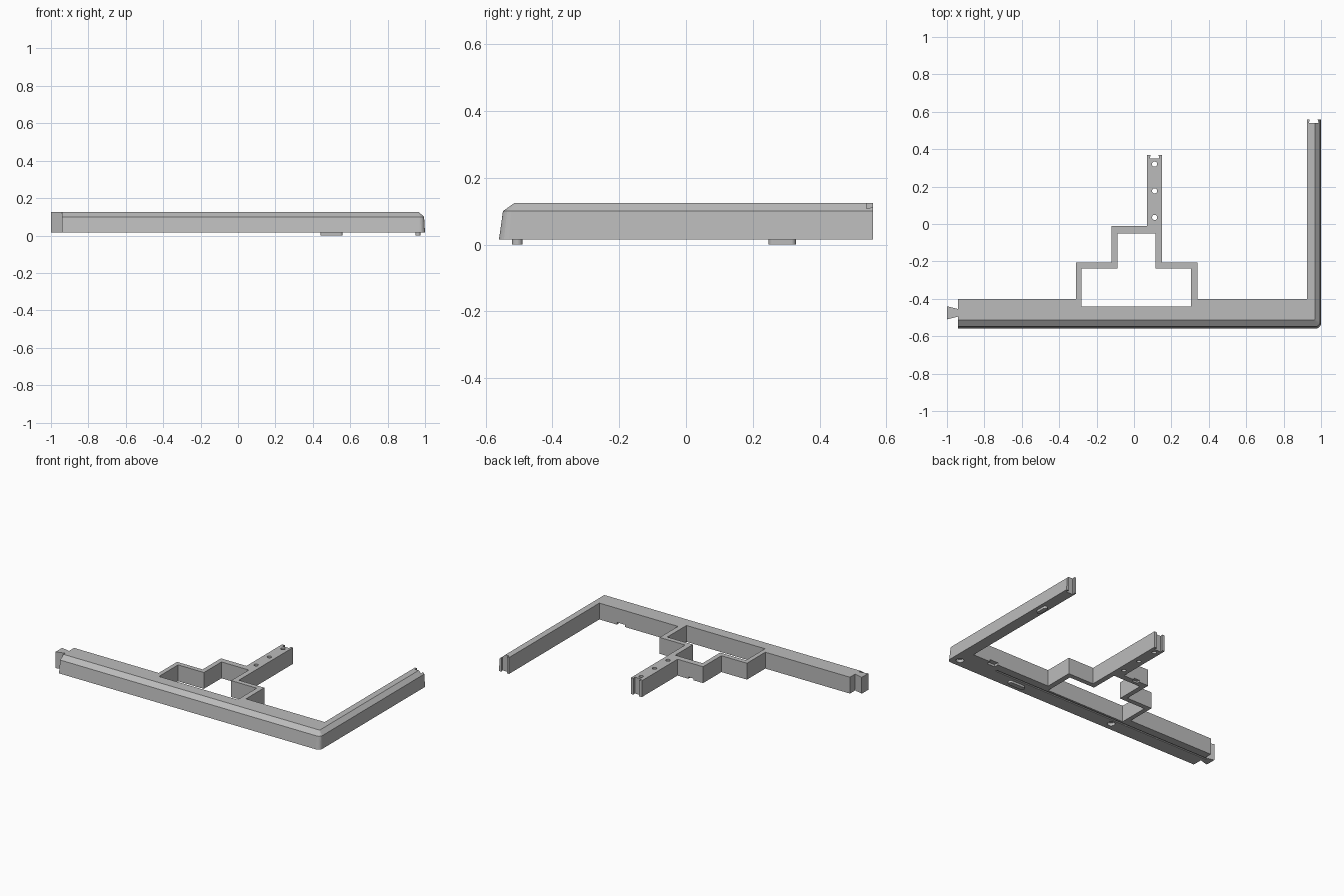
import bpy, bmesh
from math import cos, sin, pi

cube = bpy.data.objects.get("Cube")
if cube:
    bpy.data.objects.remove(cube)

BASE, SHOULDER, TOP = 0.015, 0.1, 0.125

grey = bpy.data.materials.new("matte grey")
grey.use_nodes = True
colour = (0.5, 0.5, 0.5, 1)
grey.diffuse_color = colour
grey.node_tree.nodes["Principled BSDF"].inputs["Base Color"].default_value = colour


def loft(bm, rings):
    """Join stacked outlines, given as (z, points), into a closed solid."""
    loops = [[bm.verts.new((x, y, z)) for x, y in pts] for z, pts in rings]
    n = len(loops[0])
    for low, high in zip(loops, loops[1:]):
        for i in range(n):
            j = (i + 1) % n
            bm.faces.new((low[i], low[j], high[j], high[i]))
    bm.faces.new(loops[0][::-1])
    bm.faces.new(loops[-1])


def prism(bm, pts, z0, z1):
    loft(bm, [(z0, pts), (z1, pts)])


def rect(x0, x1, y0, y1):
    return [(x0, y0), (x1, y0), (x1, y1), (x0, y1)]


def circle(x, y, r, n=20):
    return [(x + r * cos(2 * pi * i / n), y + r * sin(2 * pi * i / n)) for i in range(n)]


def pill(x, y, half_x, half_y, n=24):
    """Rounded slot outline, long in x or in y."""
    r = min(half_x, half_y)
    pts = []
    for i in range(n):
        a = 2 * pi * (i + 0.5) / n
        pts.append((x + r * cos(a) + (half_x - r) * (1 if cos(a) > 0 else -1),
                    y + r * sin(a) + (half_y - r) * (1 if sin(a) > 0 else -1)))
    return pts


def finish(bm, name):
    bmesh.ops.recalc_face_normals(bm, faces=bm.faces)
    mesh = bpy.data.meshes.new(name)
    bm.to_mesh(mesh)
    bm.free()
    mesh.materials.append(grey)
    obj = bpy.data.objects.new(name, mesh)
    bpy.context.collection.objects.link(obj)
    return obj


def outline(front, side, radius):
    """Whole plan; only the front edge and outer side edge change with height."""
    corner = [(side - radius + radius * sin(a), front + radius - radius * cos(a))
              for a in (i * pi / 12 for i in range(7))]
    arm = [(side, 0.56), (0.925, 0.56), (0.925, -0.4)]
    stepped = [(0.34, -0.4), (0.34, -0.205), (0.15, -0.205), (0.15, 0.37), (0.07, 0.37),
               (0.07, -0.01), (-0.12, -0.01), (-0.12, -0.205), (-0.31, -0.205), (-0.31, -0.4)]
    tongue = [(-0.94, -0.4), (-0.94, -0.455), (-1, -0.44), (-1, -0.51), (-0.94, -0.495)]
    return [(-0.94, front)] + corner + arm + stepped + tongue


# Body: chamfered bar, side arm, stepped bracket, stem and dovetail tongue
bm = bmesh.new()
loft(bm, [(BASE, outline(-0.56, 1.0, 0.03)),
          (SHOULDER, outline(-0.548, 0.995, 0.025)),
          (TOP, outline(-0.513, 0.967, 0.003))])
body = finish(bm, "corner_frame")

# Cutters
bm = bmesh.new()
window = [(-0.28, -0.44), (0.305, -0.44), (0.305, -0.237), (0.115, -0.237),
          (0.115, -0.05), (-0.088, -0.05), (-0.088, -0.237), (-0.28, -0.237)]
prism(bm, window, -0.1, 0.3)
for y in (0.32, 0.177, 0.035):                       # screw holes in the stem
    prism(bm, circle(0.11, y, 0.014), -0.1, 0.3)
for x, y in ((0.11, 0.37), (0.961, 0.56)):           # dovetail slots at both ends
    prism(bm, [(x - 0.026, y - 0.02), (x + 0.026, y - 0.02), (x + 0.018, y + 0.01),
               (x - 0.018, y + 0.01)], -0.1, 0.3)
for x in (0.944, -0.244):                            # round sockets underneath
    prism(bm, circle(x, -0.505, 0.024), -0.1, 0.035)
prism(bm, rect(-0.96, 0.7, -0.466, -0.454), -0.1, 0.022)   # underside groove
prism(bm, rect(0.735, 0.795, -0.43, -0.39), -0.1, 0.03)    # cable notch in the bar
prism(bm, rect(-0.05, -0.01, -0.03, 0.01), -0.1, 0.027)    # cable notch in the bracket
cutter = finish(bm, "cutter")
cutter.hide_render = True

cut = body.modifiers.new("cutouts", "BOOLEAN")
cut.operation = "DIFFERENCE"
cut.solver = "EXACT"
cut.object = cutter
bpy.context.view_layer.objects.active = body
bpy.ops.object.modifier_apply(modifier=cut.name)
bpy.data.objects.remove(cutter)

# Rubber-style pads under the bar and the arm
for name, pts in (("bar_foot", pill(0.5, -0.505, 0.06, 0.016)),
                  ("arm_foot", pill(0.963, 0.288, 0.014, 0.041))):
    bm = bmesh.new()
    prism(bm, pts, 0, BASE + 0.002)
    finish(bm, name)
